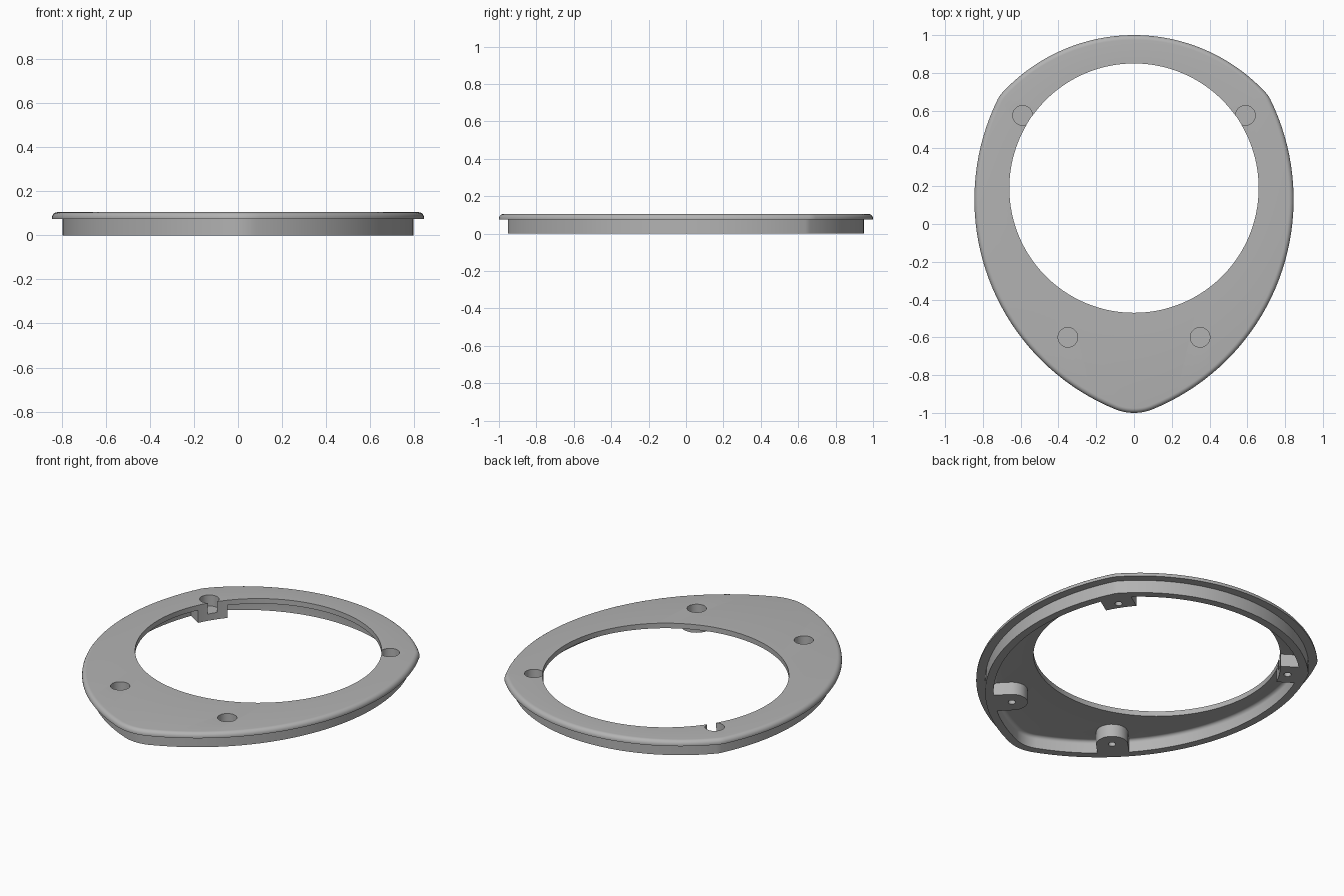
import bpy
import bmesh
from math import sin, cos, pi, atan2, sqrt, radians, ceil
from mathutils import Vector

if "Cube" in bpy.data.objects:
    bpy.data.objects.remove(bpy.data.objects["Cube"], do_unlink=True)

grey = bpy.data.materials.new("plain_grey")
grey.use_nodes = True
grey.diffuse_color = (0.45, 0.45, 0.45, 1)
grey.node_tree.nodes["Principled BSDF"].inputs["Base Color"].default_value = (0.45, 0.45, 0.45, 1)

# Outline arcs of the right half: (centre, radius), tangent to one another
TOP_C, TOP_R = Vector((0, 0.05)), 0.95
SIDE_C, SIDE_R = Vector((-0.355, 0.13)), 1.2
TIP_R = 0.265
TIP_C = Vector((0, TIP_R - 1))
CORNER_R = 0.15
HOLE_C, HOLE_R = Vector((0, 0.19)), 0.66
PLATE_TOP, PLATE_LOW = 0.105, 0.075


def circle_meet(c1, r1, c2, r2):
    """Right-hand meeting point of two circles."""
    line = c2 - c1
    d = line.length
    a = (r1 * r1 - r2 * r2 + d * d) / (2 * d)
    h = sqrt(r1 * r1 - a * a)
    u = line / d
    side = Vector((-u.y, u.x)) * h
    return max(c1 + u * a + side, c1 + u * a - side, key=lambda p: p.x)


def heading(a, b):
    return atan2(b.y - a.y, b.x - a.x)


CORNER_C = circle_meet(TOP_C, TOP_R - CORNER_R, SIDE_C, SIDE_R - CORNER_R)
bounds = [-pi / 2, heading(SIDE_C, TIP_C), heading(SIDE_C, CORNER_C),
          heading(TOP_C, CORNER_C), pi / 2]
arcs = [(TIP_C, TIP_R), (SIDE_C, SIDE_R), (CORNER_C, CORNER_R), (TOP_C, TOP_R)]
samples = []
for (centre, radius), lo, hi in zip(arcs, bounds, bounds[1:]):
    n = ceil((hi - lo) / radians(2.5))
    samples += [(centre, radius, lo + (hi - lo) * i / n) for i in range(n)]
samples.append((TOP_C, TOP_R, pi / 2))


def mirrored(half):
    return half + [Vector((-p.x, p.y)) for p in reversed(half[1:-1])]


def outline(inset):
    return mirrored([c + Vector((cos(t), sin(t))) * (r - inset) for c, r, t in samples])


def opening():
    return mirrored([HOLE_C + Vector((cos(t), sin(t))) * HOLE_R for _, _, t in samples])


def finish(name, bm):
    bmesh.ops.recalc_face_normals(bm, faces=bm.faces)
    mesh = bpy.data.meshes.new(name)
    bm.to_mesh(mesh)
    bm.free()
    mesh.materials.append(grey)
    obj = bpy.data.objects.new(name, mesh)
    bpy.context.collection.objects.link(obj)
    return obj


def prism(name, points, low, high):
    bm = bmesh.new()
    face = bm.faces.new([bm.verts.new((p.x, p.y, low)) for p in points])
    moved = bmesh.ops.extrude_face_region(bm, geom=[face])["geom"]
    verts = [v for v in moved if isinstance(v, bmesh.types.BMVert)]
    bmesh.ops.translate(bm, verts=verts, vec=(0, 0, high - low))
    return finish(name, bm)


def disc(centre, radius, sides=40):
    return [centre + Vector((cos(2 * pi * i / sides), sin(2 * pi * i / sides))) * radius
            for i in range(sides)]


def combine(target, tool, operation):
    mod = target.modifiers.new(operation, "BOOLEAN")
    mod.operation, mod.solver, mod.object = operation, "EXACT", tool
    bpy.context.view_layer.objects.active = target
    bpy.ops.object.modifier_apply(modifier=mod.name)
    bpy.data.objects.remove(tool, do_unlink=True)


# Cover: flange with rounded rim, inset skirt and filleted inside corner
EDGE, SKIRT_OUT, SKIRT_IN, INNER = 0.025, 0.048, 0.093, 0.02
steps = [i * pi / 12 for i in range(7)]
section = [(EDGE * (1 - sin(t)), PLATE_TOP - EDGE * (1 - cos(t))) for t in steps]
section += [(0, PLATE_LOW), (SKIRT_OUT, PLATE_LOW), (SKIRT_OUT, 0), (SKIRT_IN, 0)]
section += [(SKIRT_IN + INNER * (1 - cos(t)), PLATE_LOW - INNER * (1 - sin(t))) for t in steps]
loops = [(opening(), PLATE_TOP)] + [(outline(d), z) for d, z in section] + [(opening(), PLATE_LOW)]

bm = bmesh.new()
rings = [[bm.verts.new((p.x, p.y, z)) for p in pts] for pts, z in loops]
for a, b in zip(rings, rings[1:] + rings[:1]):
    for i in range(len(a)):
        j = (i + 1) % len(a)
        bm.faces.new((a[i], a[j], b[j], b[i]))
cover = finish("ring_cover", bm)

# Screw bosses: rounded pair at the front, pair trimmed by the opening at the back
HALF, BOSS_TOP = 0.085, 0.09
for s in (1, -1):
    front = Vector((0.35 * s, -0.6))
    out = (front - Vector((SIDE_C.x * s, SIDE_C.y))).normalized()
    across = Vector((-out.y, out.x))
    pts = [front + across * HALF * cos(i * pi / 16) - out * HALF * sin(i * pi / 16) for i in range(17)]
    pts += [front + out * 0.115 - across * HALF, front + out * 0.115 + across * HALF]
    combine(cover, prism("front_boss", pts, 0, BOSS_TOP), "UNION")

    back = Vector((0.59 * s, 0.575))
    out = (back - HOLE_C).normalized()
    across = Vector((-out.y, out.x))
    trim = HOLE_R + 0.001
    pts = []
    for i in range(9):
        w = HALF * (1 - i / 4)
        pts.append(HOLE_C + across * w + out * sqrt(trim * trim - w * w))
    pts += [back + out * 0.08 - across * HALF, back + out * 0.08 + across * HALF]
    combine(cover, prism("back_boss", pts, 0, BOSS_TOP), "UNION")

    # Counterbore from above and small blind hole from below
    for spot in (front, back):
        combine(cover, prism("counterbore", disc(spot, 0.052), 0.04, 0.2), "DIFFERENCE")
        combine(cover, prism("screw_hole", disc(spot, 0.02, 24), -0.1, 0.03), "DIFFERENCE")

bpy.ops.object.select_all(action="DESELECT")
cover.select_set(True)
bpy.context.view_layer.objects.active = cover
bpy.ops.object.shade_smooth_by_angle(angle=radians(30))
